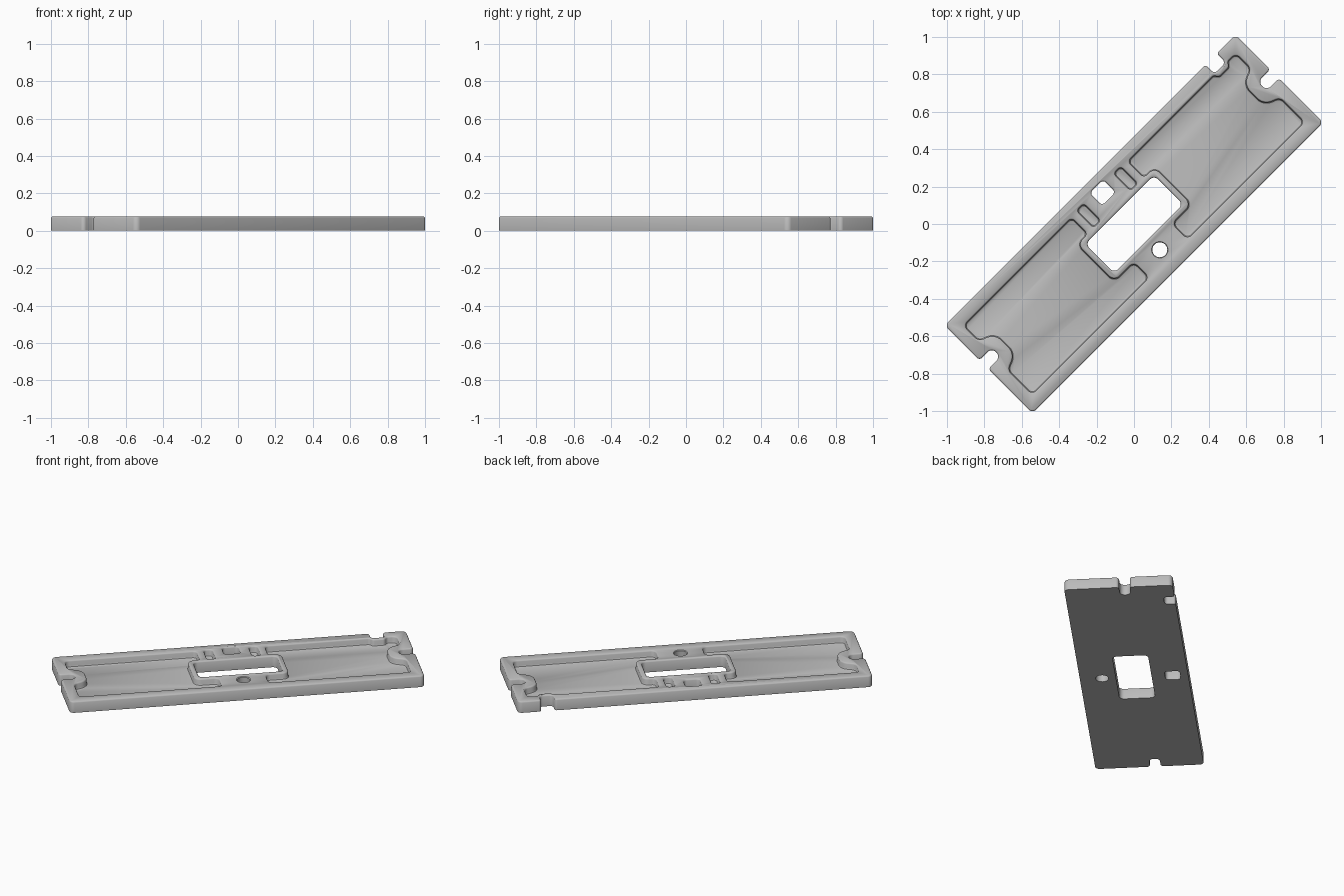
import bpy, bmesh, math
from mathutils import Vector, Matrix

cube = bpy.data.objects.get("Cube")
if cube:
    bpy.data.objects.remove(cube, do_unlink=True)

HEIGHT, FLOOR = 0.075, 0.03
TURN = Matrix.Rotation(math.radians(45), 3, 'Z')


def rounded(corners, steps=7):
    """Counter-clockwise outline from (u, v, radius) corners."""
    pts = []
    for i, (u, v, r) in enumerate(corners):
        p = Vector((u, v))
        a = (Vector(corners[i - 1][:2]) - p).normalized()
        b = (Vector(corners[(i + 1) % len(corners)][:2]) - p).normalized()
        half = a.angle(b) / 2
        centre = p + (a + b).normalized() * (r / math.sin(half))
        start = p + a * (r / math.tan(half)) - centre
        end = p + b * (r / math.tan(half)) - centre
        sweep = start.angle_signed(end)
        for k in range(steps + 1):
            t = -sweep * k / steps
            c, s = math.cos(t), math.sin(t)
            pts.append(centre + Vector((start.x * c - start.y * s,
                                        start.x * s + start.y * c)))
    return pts


def offset(pts, d):
    """Move an outline outwards by d."""
    out = []
    for i, p in enumerate(pts):
        e1 = (p - pts[i - 1]).normalized()
        e2 = (pts[(i + 1) % len(pts)] - p).normalized()
        n1, n2 = Vector((e1.y, -e1.x)), Vector((e2.y, -e2.x))
        n = (n1 + n2).normalized()
        out.append(p + n * (d / max(n.dot(n1), 0.5)))
    return out


def loft(bm, pts, sections):
    """Solid through offset copies of an outline, given (z, offset) pairs."""
    rings = [[bm.verts.new(TURN @ Vector((q.x, q.y, z))) for q in offset(pts, d)]
             for z, d in sections]
    for low, high in zip(rings, rings[1:]):
        for i in range(len(pts)):
            bm.faces.new((low[i - 1], low[i], high[i], high[i - 1]))
    bm.faces.new(rings[0][::-1])
    bm.faces.new(rings[-1])


def make_object(name, bm):
    bmesh.ops.recalc_face_normals(bm, faces=bm.faces)
    mesh = bpy.data.meshes.new(name)
    bm.to_mesh(mesh)
    bm.free()
    ob = bpy.data.objects.new(name, mesh)
    bpy.context.collection.objects.link(ob)
    return ob


def mirrored(corners):
    return [(-u, v, r) for u, v, r in reversed(corners)]


def box(u0, u1, v0, v1, r):
    return [(u0, v0, r), (u1, v0, r), (u1, v1, r), (u0, v1, r)]


# Plate outline with a slot in each end and one notch in the long edge
end = [(1.1, -0.332, 0.028), (1.1, 0.003, 0.02), (1.006, 0.003, 0.031),
       (1.006, 0.069, 0.031), (1.1, 0.069, 0.02), (1.1, 0.332, 0.028)]
edge_notch = [(0.957, 0.332, 0.015), (0.957, 0.264, 0.022),
              (0.872, 0.264, 0.022), (0.872, 0.332, 0.015)]
bm = bmesh.new()
loft(bm, rounded(end + edge_notch + mirrored(end)),
     [(0, 0), (HEIGHT - 0.008, 0), (HEIGHT - 0.003, -0.003), (HEIGHT, -0.008)])
plate = make_object("plate", bm)

# Pocket outline, stepping round the end slot and the window rim
outer = [(0.145, -0.26, 0.03), (1.03, -0.26, 0.03), (1.03, -0.075, 0.04),
         (0.94, -0.04, 0.07), (0.94, 0.11, 0.07), (1.03, 0.145, 0.04),
         (1.03, 0.26, 0.03)]
jog = [(0.97, 0.26, 0.02), (0.95, 0.234, 0.02),
       (0.88, 0.234, 0.02), (0.86, 0.26, 0.02)]
inner = [(0.212, 0.26, 0.025), (0.212, 0.137, 0.025), (0.292, 0.137, 0.04),
         (0.292, -0.143, 0.04), (0.145, -0.143, 0.03)]
small_pocket = box(0.113, 0.167, 0.138, 0.268, 0.02)

rim = [(HEIGHT - 0.008, 0), (HEIGHT - 0.003, 0.003), (HEIGHT, 0.008),
       (HEIGHT + 0.02, 0.008)]
blind = [(FLOOR, -0.012), (FLOOR + 0.004, -0.004), (FLOOR + 0.012, 0)] + rim
through = [(-0.02, 0)] + rim

bm = bmesh.new()
for corners in (outer + jog + inner, mirrored(outer + inner),
                small_pocket, mirrored(small_pocket)):
    loft(bm, rounded(corners), blind)

# Window, square hole and round hole
loft(bm, rounded(box(-0.26, 0.26, -0.111, 0.108, 0.03)), through)
loft(bm, rounded(box(-0.051, 0.051, 0.19, 0.284, 0.022)), through)
circle = [Vector((0.04 * math.cos(a), -0.195 + 0.04 * math.sin(a)))
          for a in (math.tau * k / 32 for k in range(32))]
loft(bm, circle, [(-0.02, 0), (HEIGHT - 0.004, 0), (HEIGHT, 0.004), (HEIGHT + 0.02, 0.004)])
cutter = make_object("cutter", bm)
cutter.hide_render = True

cut = plate.modifiers.new("recesses", 'BOOLEAN')
cut.operation, cut.solver, cut.object = 'DIFFERENCE', 'EXACT', cutter
bpy.ops.object.select_all(action='DESELECT')
plate.select_set(True)
bpy.context.view_layer.objects.active = plate
bpy.ops.object.modifier_apply(modifier=cut.name)
bpy.data.objects.remove(cutter, do_unlink=True)

# Grey finish
grey = bpy.data.materials.new("mid_grey")
grey.use_nodes = True
colour = (0.5, 0.5, 0.5, 1)
grey.diffuse_color = colour
grey.node_tree.nodes["Principled BSDF"].inputs["Base Color"].default_value = colour
plate.data.materials.clear()
plate.data.materials.append(grey)
bpy.ops.object.shade_smooth_by_angle(angle=math.radians(35))
